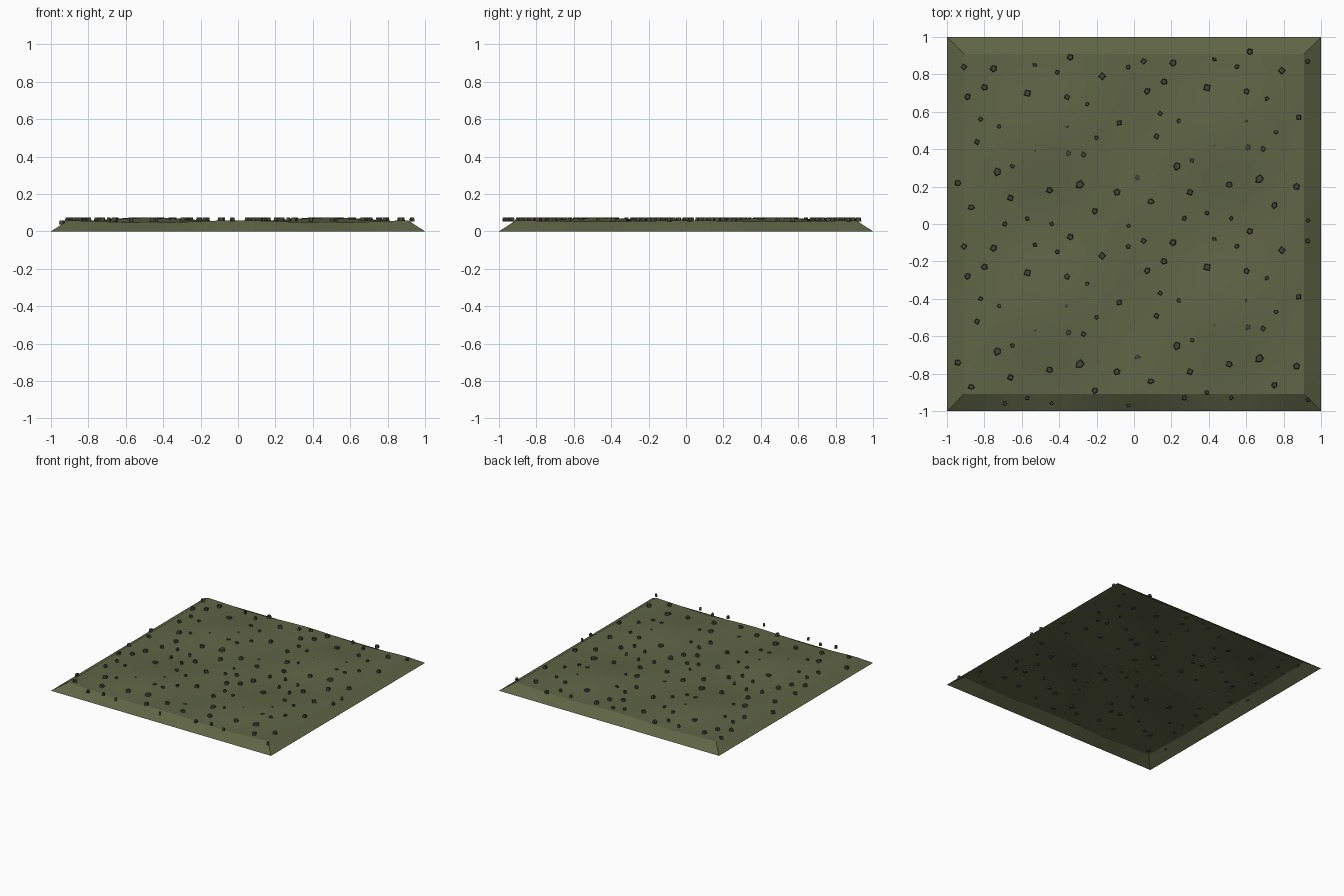
import bpy, bmesh, math, random
from mathutils import Matrix, Vector

cube = bpy.data.objects.get("Cube")
if cube:
    bpy.data.objects.remove(cube)
random.seed(4)


def make_material(name, rgb):
    mat = bpy.data.materials.new(name)
    mat.use_nodes = True
    mat.diffuse_color = (*rgb, 1)
    bsdf = mat.node_tree.nodes["Principled BSDF"]
    bsdf.inputs["Base Color"].default_value = (*rgb, 1)
    bsdf.inputs["Roughness"].default_value = 0.9
    return mat


def make_object(name, bm, mat):
    mesh = bpy.data.meshes.new(name)
    bm.to_mesh(mesh)
    bm.free()
    mesh.materials.append(mat)
    obj = bpy.data.objects.new(name, mesh)
    bpy.context.collection.objects.link(obj)
    return obj


olive = make_material("olive ground", (0.115, 0.13, 0.062))
dark_stone = make_material("dark stone", (0.06, 0.06, 0.042))

INNER = 0.91      # half width of the raised top
PERIOD = 0.96     # spacing of the four repeated patches


def ground_height(x, y):
    cx = math.cos(math.tau * x / PERIOD)
    cy = math.cos(math.tau * y / PERIOD)
    return 0.0575 - 0.0025 * cx + cy * (0.0095 * cx - 0.0055)


# Gently rolling ground, an open shell with sloping borders
bm = bmesh.new()
bmesh.ops.create_grid(bm, x_segments=32, y_segments=32, size=INNER)
for v in bm.verts:
    v.co.z = ground_height(v.co.x, v.co.y)
rim = [e for e in bm.edges if e.is_boundary]
result = bmesh.ops.extrude_edge_only(bm, edges=rim)
for v in result["geom"]:
    if isinstance(v, bmesh.types.BMVert):
        v.co = Vector((v.co.x / INNER, v.co.y / INNER, 0))
bmesh.ops.recalc_face_normals(bm, faces=bm.faces)
if sum(f.normal.z for f in bm.faces) < 0:
    bmesh.ops.reverse_faces(bm, faces=bm.faces)
ground = make_object("ground", bm, olive)
bpy.context.view_layer.objects.active = ground
ground.select_set(True)
bpy.ops.object.shade_smooth_by_angle(angle=math.radians(20))
ground.select_set(False)

# Stones of one patch: x, y and width in hundredths
STONES = [
    (-91, 84, 3), (-75, 83, 3), (-53, 85, 2), (-41, 81, 2), (-34, 89, 3),
    (-17, 79, 3), (-3, 84, 2), (-89, 68, 3), (-80, 73, 3), (-57, 70, 4),
    (-36, 68, 3), (-25, 64, 2), (-82, 56, 2), (-72, 52, 2), (-8, 54, 3),
    (-36, 52, 2), (-20, 46, 2), (-84, 44, 3), (-53, 39, 1), (-35, 38, 3),
    (-27, 37, 3), (-73, 28, 4), (-65, 31, 2), (-94, 22, 3), (-66, 14, 3),
    (-45, 18, 3), (-29, 21, 4), (-9, 17, 3), (-87, 9, 3), (-69, 0, 2),
    (-57, 3, 2), (-21, 7, 3), (-3, -1, 2), (-44, 0, 2),
]


def add_stone(bm, x, y, z, width, corners, spin):
    """Chipped stone: a low faceted drum with uneven corners."""
    made = bmesh.ops.create_cone(
        bm, cap_ends=True, segments=len(corners), radius1=width * 0.58,
        radius2=width * 0.45, depth=0.021)
    turn = Matrix.Rotation(spin, 3, "Z")
    for i, v in enumerate(made["verts"]):
        v.co.xy *= corners[i // 2]
        v.co = turn @ v.co + Vector((x, y, z))


# The same patch of stones is laid four times
bm = bmesh.new()
for sx, sy, size in STONES:
    corners = [random.uniform(0.8, 1.15) for _ in range(random.choice((4, 5, 5)))]
    spin = random.uniform(0, math.tau)
    z = 0.047 if sx < -92 else 0.064
    for col in (0, 1):
        for row in (0, 1):
            x = sx / 100 + PERIOD * col
            y = sy / 100 + 0.03 * col - PERIOD * row
            add_stone(bm, x, y, z, size / 100 + 0.003, corners, spin)
make_object("stones", bm, dark_stone)
